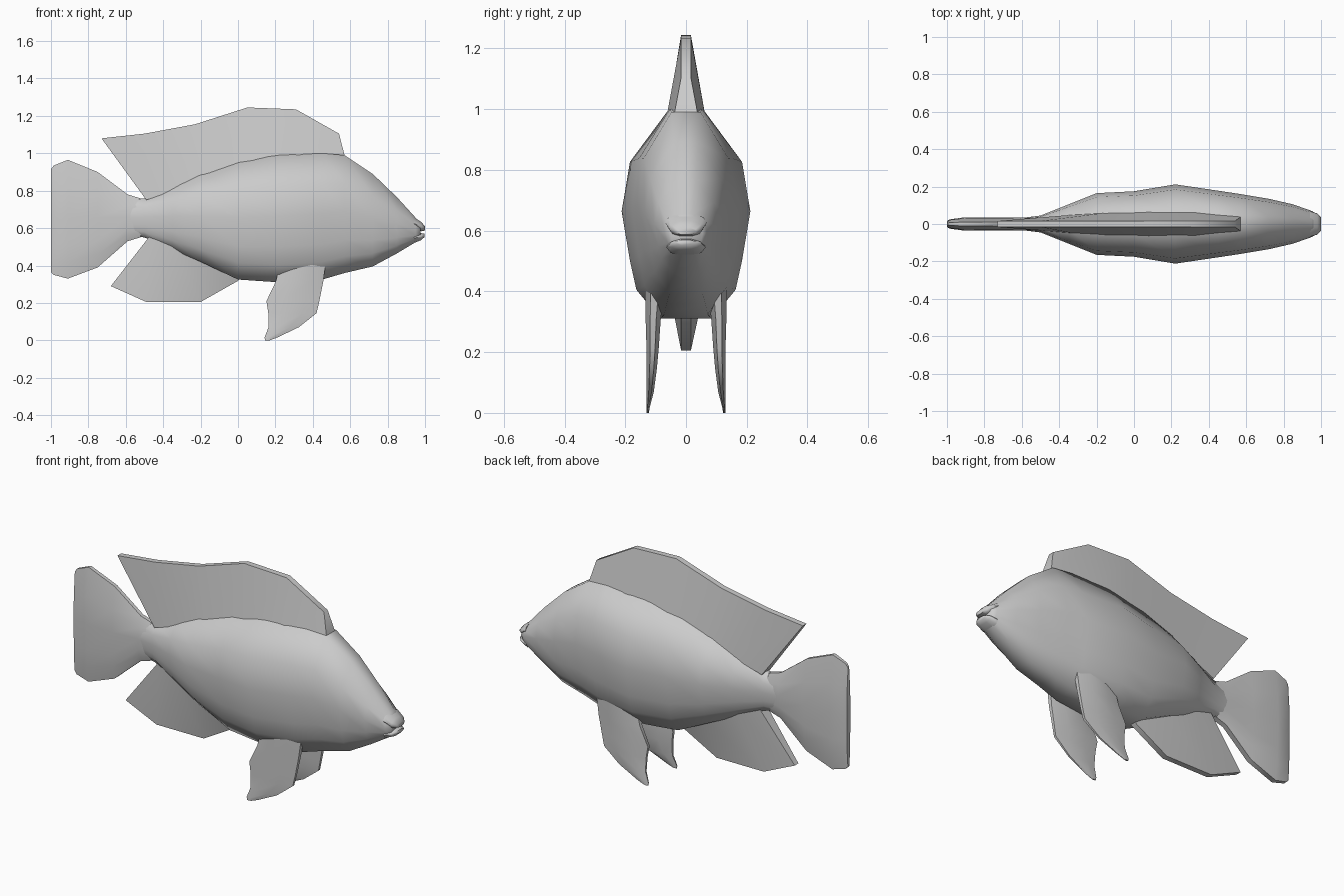
import bpy
import bmesh
import math

cube = bpy.data.objects.get("Cube")
if cube:
    bpy.data.objects.remove(cube, do_unlink=True)

GREY = (0.6, 0.6, 0.6, 1)
skin = bpy.data.materials.new("plain_grey")
skin.use_nodes = True
skin.diffuse_color = GREY
skin.node_tree.nodes["Principled BSDF"].inputs["Base Color"].default_value = GREY


def loft(name, rings):
    """Skin a row of equal-sized rings and cap both ends."""
    bm = bmesh.new()
    rows = [[bm.verts.new(p) for p in ring] for ring in rings]
    count = len(rows[0])
    for a, b in zip(rows, rows[1:]):
        for i in range(count):
            j = (i + 1) % count
            bm.faces.new((a[i], a[j], b[j], b[i]))
    bm.faces.new(rows[0])
    bm.faces.new(rows[-1])
    bmesh.ops.recalc_face_normals(bm, faces=bm.faces)
    mesh = bpy.data.meshes.new(name)
    bm.to_mesh(mesh)
    bm.free()
    mesh.materials.append(skin)
    obj = bpy.data.objects.new(name, mesh)
    bpy.context.collection.objects.link(obj)
    bpy.ops.object.select_all(action='DESELECT')
    obj.select_set(True)
    bpy.context.view_layer.objects.active = obj
    bpy.ops.object.shade_smooth_by_angle(angle=math.radians(60))
    return obj


# Half cross-section: share of height, share of half width
SECTION = [(0, 0.4), (0.14, 0.77), (0.28, 0.87), (0.52, 1), (0.76, 0.87), (1, 0.3)]


def body_ring(x, low, high, half):
    side = [(half * w, low + (high - low) * t) for t, w in SECTION]
    return ([(x, y, z) for y, z in side] +
            [(x, -y, z) for y, z in reversed(side)])


def fin_ring(bx, bz, bw, ex, ez, ew=0.016):
    return [(bx, -bw, bz), (bx, bw, bz), (ex, ew, ez), (ex, -ew, ez)]


# Body from tail root to snout
loft("body", [body_ring(*r) for r in [
    (-0.62, 0.57, 0.74, 0.03), (-0.5, 0.55, 0.76, 0.045),
    (-0.35, 0.485, 0.83, 0.105), (-0.2, 0.42, 0.89, 0.165),
    (0, 0.325, 0.96, 0.175), (0.22, 0.31, 0.99, 0.212),
    (0.45, 0.325, 1.0, 0.178), (0.57, 0.36, 0.99, 0.16),
    (0.72, 0.395, 0.89, 0.135), (0.85, 0.465, 0.765, 0.105),
    (0.95, 0.525, 0.655, 0.07), (0.975, 0.542, 0.632, 0.055)]])

# Lips with a thin mouth gap between them
loft("upper_lip", [body_ring(*r) for r in [
    (0.94, 0.588, 0.66, 0.068), (0.98, 0.583, 0.632, 0.057), (1.0, 0.587, 0.61, 0.035)]])
loft("lower_lip", [body_ring(*r) for r in [
    (0.94, 0.52, 0.57, 0.065), (0.98, 0.536, 0.573, 0.054), (0.997, 0.552, 0.57, 0.033)]])

# Tail fin
loft("tail_fin", [body_ring(*r) for r in [
    (-0.46, 0.57, 0.74, 0.04), (-0.59, 0.53, 0.78, 0.035),
    (-0.75, 0.39, 0.9, 0.036), (-0.91, 0.33, 0.965, 0.035),
    (-0.985, 0.35, 0.935, 0.025), (-1, 0.365, 0.915, 0.016)]])

# Long fin along the back
loft("dorsal_fin", [fin_ring(*r) for r in [
    (0.58, 0.95, 0.045, 0.54, 1.105), (0.33, 0.97, 0.065, 0.31, 1.235),
    (0.08, 0.95, 0.065, 0.05, 1.245), (-0.15, 0.88, 0.06, -0.23, 1.155),
    (-0.32, 0.81, 0.05, -0.5, 1.105), (-0.49, 0.75, 0.035, -0.73, 1.08)]])

# Fin under the rear belly
loft("anal_fin", [fin_ring(*r) for r in [
    (0.03, 0.36, 0.05, 0, 0.318), (-0.15, 0.43, 0.06, -0.2, 0.205),
    (-0.35, 0.51, 0.055, -0.49, 0.205), (-0.47, 0.56, 0.03, -0.68, 0.29)]])


# Paired belly fins, mirrored across the middle
def pelvic_ring(z, back, front, inner, outer):
    mid = (inner + outer) / 2
    thin = (outer - inner) * 0.2
    a, b = back + (front - back) * 0.3, back + (front - back) * 0.7
    return [(back, mid - thin, z), (a, inner, z), (b, inner, z), (front, mid - thin, z),
            (front, mid + thin, z), (b, outer, z), (a, outer, z), (back, mid + thin, z)]


pelvic = loft("pelvic_fins", [pelvic_ring(*r) for r in [
    (0.42, 0.23, 0.47, 0.07, 0.135), (0.31, 0.2, 0.455, 0.083, 0.133),
    (0.21, 0.152, 0.435, 0.09, 0.13), (0.145, 0.162, 0.42, 0.096, 0.13),
    (0.07, 0.163, 0.325, 0.106, 0.13), (0.015, 0.142, 0.21, 0.12, 0.13),
    (0, 0.145, 0.17, 0.122, 0.13)]])
mirror = pelvic.modifiers.new("Mirror", 'MIRROR')
mirror.use_axis = (False, True, False)
